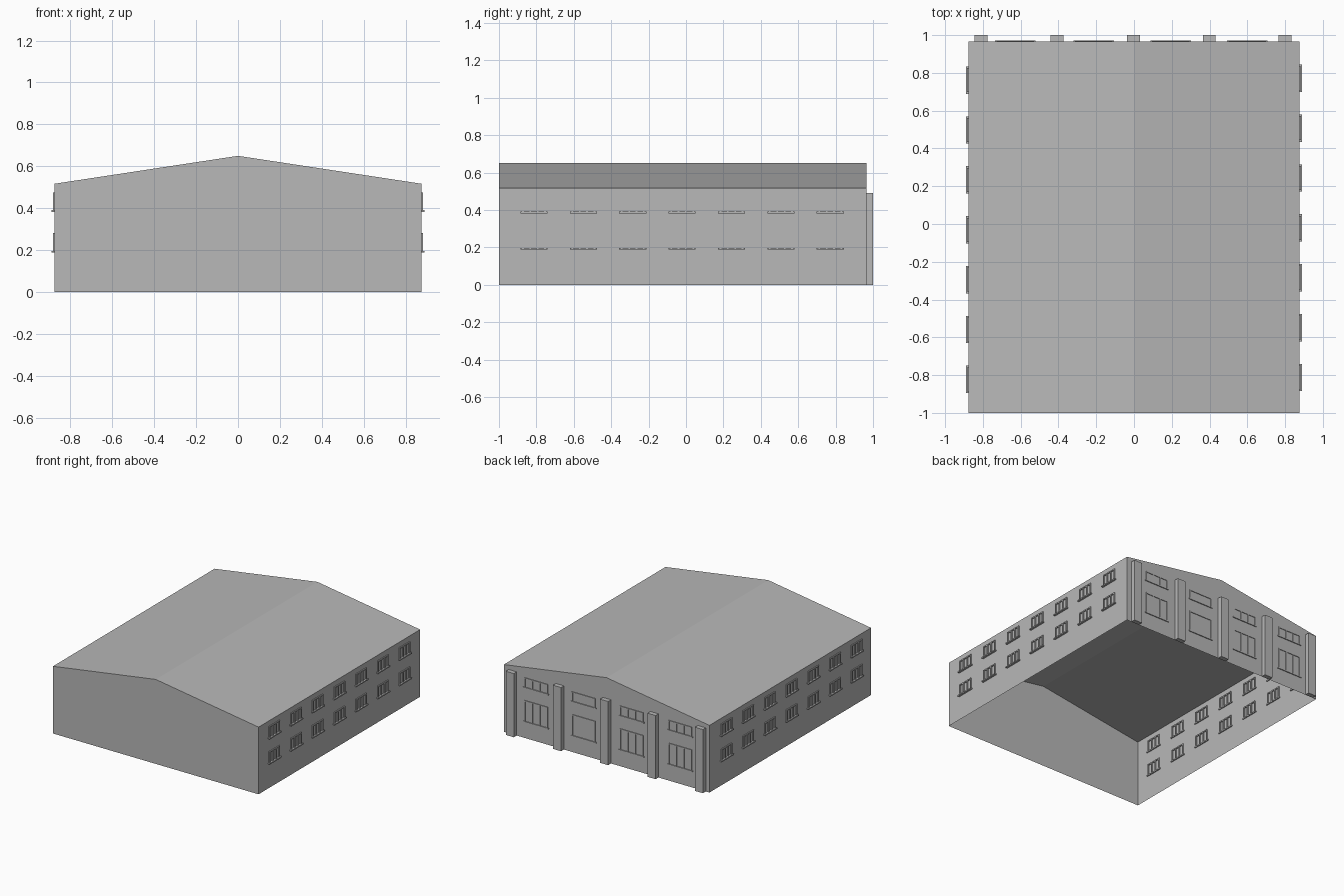
import bpy, bmesh
from mathutils import Matrix, Vector

if "Cube" in bpy.data.objects:
    bpy.data.objects.remove(bpy.data.objects["Cube"], do_unlink=True)

W, FRONT, BACK = 0.875, -1.0, 0.965    # half width, front and back walls
EAVE, RIDGE = 0.517, 0.65

gray = bpy.data.materials.new("plain gray")
gray.use_nodes = True
gray.diffuse_color = (0.48, 0.48, 0.48, 1)
gray.node_tree.nodes["Principled BSDF"].inputs["Base Color"].default_value = gray.diffuse_color


def add_object(name, bm):
    mesh = bpy.data.meshes.new(name)
    bm.to_mesh(mesh)
    bm.free()
    mesh.materials.append(gray)
    obj = bpy.data.objects.new(name, mesh)
    bpy.context.collection.objects.link(obj)
    return obj


def box(bm, low, high):
    low, high = Vector(low), Vector(high)
    place = Matrix.Translation((low + high) / 2) @ Matrix.Diagonal((*(high - low), 1))
    bmesh.ops.create_cube(bm, size=1, matrix=place)


# Hollow hall: gable outline swept from front to back, open underneath
bm = bmesh.new()
outline = [(-W, 0), (-W, EAVE), (0, RIDGE), (W, EAVE), (W, 0)]
front = [bm.verts.new((x, FRONT, z)) for x, z in outline]
back = [bm.verts.new((x, BACK, z)) for x, z in outline]
bm.faces.new(front)
bm.faces.new(back)
for i in range(len(outline) - 1):
    bm.faces.new((front[i], front[i + 1], back[i + 1], back[i]))
bmesh.ops.recalc_face_normals(bm, faces=bm.faces)
add_object("hall_shell", bm)


def frame(bm, width, bottom, top, depth, sill_depth, bar, bars):
    """Window frame in the xz plane, facing +y, centred on x = 0."""
    half, inner = width / 2, width / 2 - bar
    box(bm, (-half, -depth, bottom), (half, sill_depth, bottom + bar))
    box(bm, (-inner, -depth, top - bar), (inner, depth, top))
    for i in range(bars):
        x = -inner + bar / 2 + (2 * inner - bar) * i / (bars - 1)
        box(bm, (x - bar / 2, -depth, bottom + bar), (x + bar / 2, depth, top - bar))


def window(name, place, *size):
    bm = bmesh.new()
    frame(bm, *size)
    bm.transform(place)
    return add_object(name, bm)


# Side windows: two rows of seven along each long wall
for side, sign, start in (("left", 1, -0.8125), ("right", -1, -0.8225)):
    for row, bottom in (("lower", 0.188), ("upper", 0.382)):
        for i in range(7):
            turn = Matrix.Rotation(-sign * 1.5707963, 4, "Z")
            place = Matrix.Translation((sign * W, start + 0.264 * i, 0)) @ turn
            window(f"{side}_{row}_window_{i + 1}", place,
                   0.145, bottom, bottom + 0.094, 0.008, 0.015, 0.009, 4)

# Back wall pillars
for i, x in enumerate((-0.81, -0.407, -0.003, 0.398, 0.80)):
    bm = bmesh.new()
    box(bm, (x - 0.034, BACK, 0), (x + 0.034, 1.0, 0.49))
    add_object(f"pillar_{i + 1}", bm)

# Back wall bays: a low window above a tall one
for i, x in enumerate((-0.628, -0.213, 0.195, 0.60)):
    place = Matrix.Translation((x, BACK, 0))
    bars = 2 if i == 2 else 4
    window(f"bay_{i + 1}_upper_window", place, 0.215, 0.385, 0.465, 0.005, 0.007, 0.008, bars)
    window(f"bay_{i + 1}_lower_window", place, 0.215, 0.122, 0.29, 0.005, 0.007, 0.008, bars)
